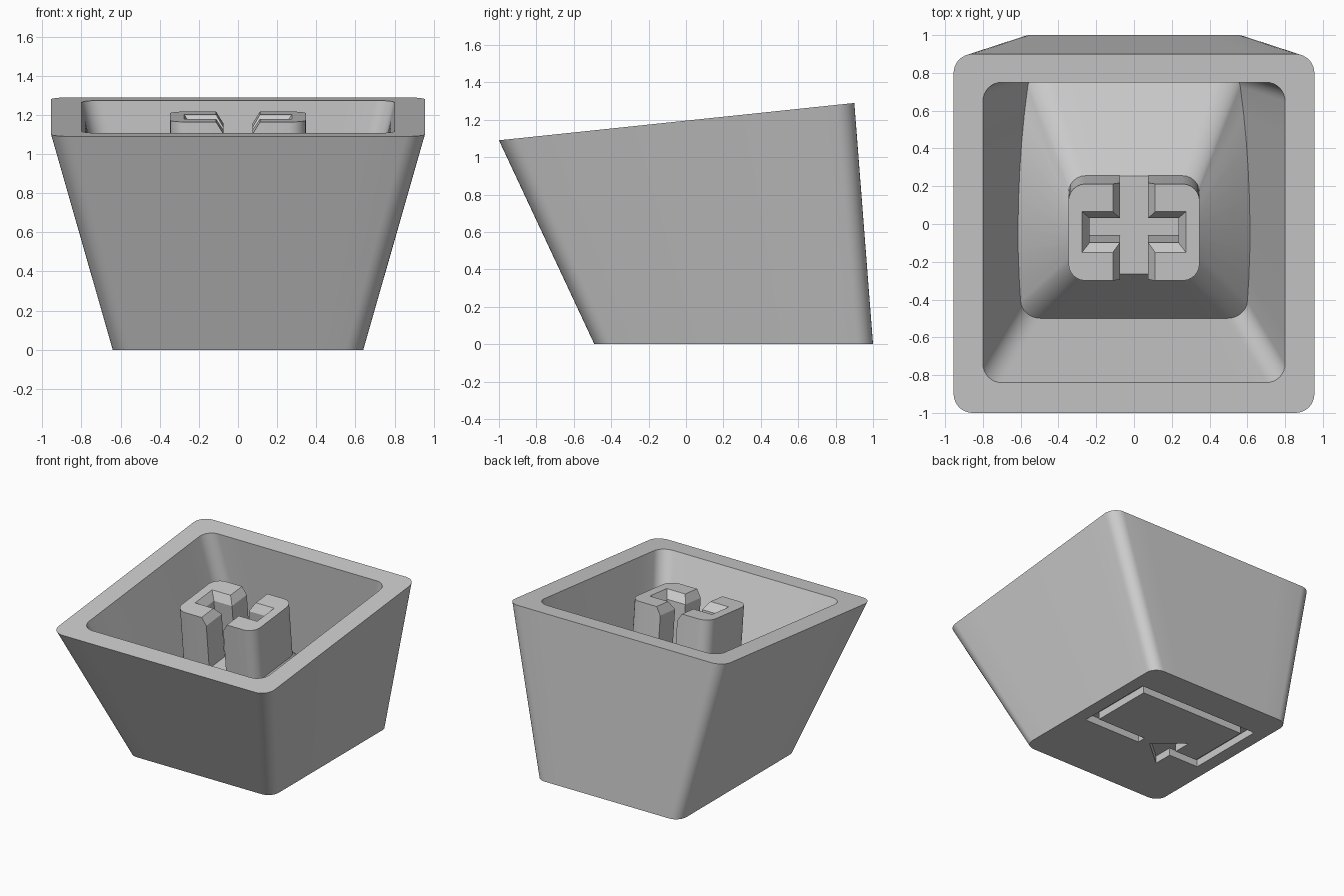
import bpy, bmesh, math

if "Cube" in bpy.data.objects:
    bpy.data.objects.remove(bpy.data.objects["Cube"])

grey = bpy.data.materials.new("light_grey")
grey.diffuse_color = (0.6, 0.6, 0.6, 1)
grey.use_nodes = True
grey.node_tree.nodes["Principled BSDF"].inputs["Base Color"].default_value = grey.diffuse_color

SLOPE = 0.105                      # tilt of the open rim


def rim_z(y):
    return 1.195 + SLOPE * y


def rounded_loop(hx, y0, y1, r, arc=8, side=8):
    """Rounded rectangle, counter-clockwise, with evenly split sides."""
    corners = [(hx - r, y0 + r, -90), (hx - r, y1 - r, 0),
               (-hx + r, y1 - r, 90), (-hx + r, y0 + r, 180)]
    arcs = [[(cx + r * math.cos(math.radians(a + 90 * i / arc)),
              cy + r * math.sin(math.radians(a + 90 * i / arc)))
             for i in range(arc + 1)] for cx, cy, a in corners]
    pts = []
    for k in range(4):
        pts += arcs[k]
        p, q = arcs[k][-1], arcs[(k + 1) % 4][0]
        pts += [(p[0] + (q[0] - p[0]) * i / side, p[1] + (q[1] - p[1]) * i / side)
                for i in range(1, side)]
    return pts


def loft(name, loops):
    """Closed solid skinned through loops of equal point count."""
    bm = bmesh.new()
    rows = [[bm.verts.new(p) for p in loop] for loop in loops]
    n = len(rows[0])
    for a, b in zip(rows, rows[1:]):
        for i in range(n):
            j = (i + 1) % n
            bm.faces.new((a[i], a[j], b[j], b[i]))
    bm.faces.new(rows[0][::-1])
    bm.faces.new(rows[-1])
    bmesh.ops.recalc_face_normals(bm, faces=bm.faces)
    me = bpy.data.meshes.new(name)
    bm.to_mesh(me)
    bm.free()
    ob = bpy.data.objects.new(name, me)
    me.materials.append(grey)
    bpy.context.collection.objects.link(ob)
    return ob


def activate(ob):
    bpy.ops.object.select_all(action='DESELECT')
    ob.select_set(True)
    bpy.context.view_layer.objects.active = ob


# Shell: outer wall, rim, inner wall, valley and raised plateau
base = [(x, y, 0) for x, y in rounded_loop(0.64, -0.49, 1.0, 0.09)]
rim_out = [(x, y, rim_z(y)) for x, y in rounded_loop(0.955, -1.0, 0.9, 0.1)]
rim_in = [(x, y, rim_z(y)) for x, y in rounded_loop(0.8, -0.84, 0.75, 0.1)]
inner_base = rounded_loop(0.485, -0.32, 0.85, 0.1)
valley = []
for (x, y, z), (bx, by) in zip(rim_in, inner_base):
    v = (y + 0.84) / 1.59
    t = 0.655 - 0.355 * v + 0.49 * v * v      # how far down the inner wall
    valley.append((x + (bx - x) * t, y + (by - y) * t, z * (1 - t)))
plateau = [(x, y, rim_z(y) - 0.42) for x, y in rounded_loop(0.348, -0.265, 0.253, 0.09)]
shell = loft("shell", [base, rim_out, rim_in, valley, plateau])

# Engraved loop arrow on the underside
arrow = [(0.03, 0.085), (0.535, 0.085), (0.535, 0.735), (-0.535, 0.735),
         (-0.535, 0.085), (-0.27, 0.085), (-0.27, -0.07), (-0.05, 0.12),
         (-0.27, 0.31), (-0.27, 0.155), (-0.465, 0.155), (-0.465, 0.665),
         (0.465, 0.665), (0.465, 0.155), (0.03, 0.155)]
cutter = loft("engraving_cutter", [[(x, y, z) for x, y in arrow] for z in (-0.1, 0.06)])
cutter.hide_render = True
mod = shell.modifiers.new("engraving", 'BOOLEAN')
mod.operation = 'DIFFERENCE'
mod.solver = 'EXACT'
mod.object = cutter
activate(shell)
bpy.ops.object.modifier_apply(modifier=mod.name)
bpy.data.objects.remove(cutter)
bpy.ops.object.shade_smooth_by_angle(angle=math.radians(30))


# Stem: two mirrored C-shaped posts with a chamfered cross slot
def post_profile(side, gap, slot_x, slot_y0, slot_y1, depth):
    hx, y0, y1, r = 0.347, -0.3, 0.212, 0.09
    pts = [(gap, y0)]
    for cy, a in ((y0 + r, -90), (y1 - r, 0)):
        pts += [(hx - r + r * math.cos(math.radians(a + 15 * i)),
                 cy + r * math.sin(math.radians(a + 15 * i))) for i in range(7)]
    pts += [(gap, y1), (gap, slot_y1), (slot_x, slot_y1), (slot_x, slot_y0), (gap, slot_y0)]
    return [(side * x, y + SLOPE * depth, rim_z(y) - depth) for x, y in pts]


for side, name in ((-1, "stem_left"), (1, "stem_right")):
    post = loft(name, [post_profile(side, 0.075, 0.235, -0.105, 0.025, 0.45),
                       post_profile(side, 0.075, 0.235, -0.105, 0.025, 0.06),
                       post_profile(side, 0.112, 0.275, -0.15, 0.065, 0)])
    activate(post)
    bpy.ops.object.shade_smooth_by_angle(angle=math.radians(30))
